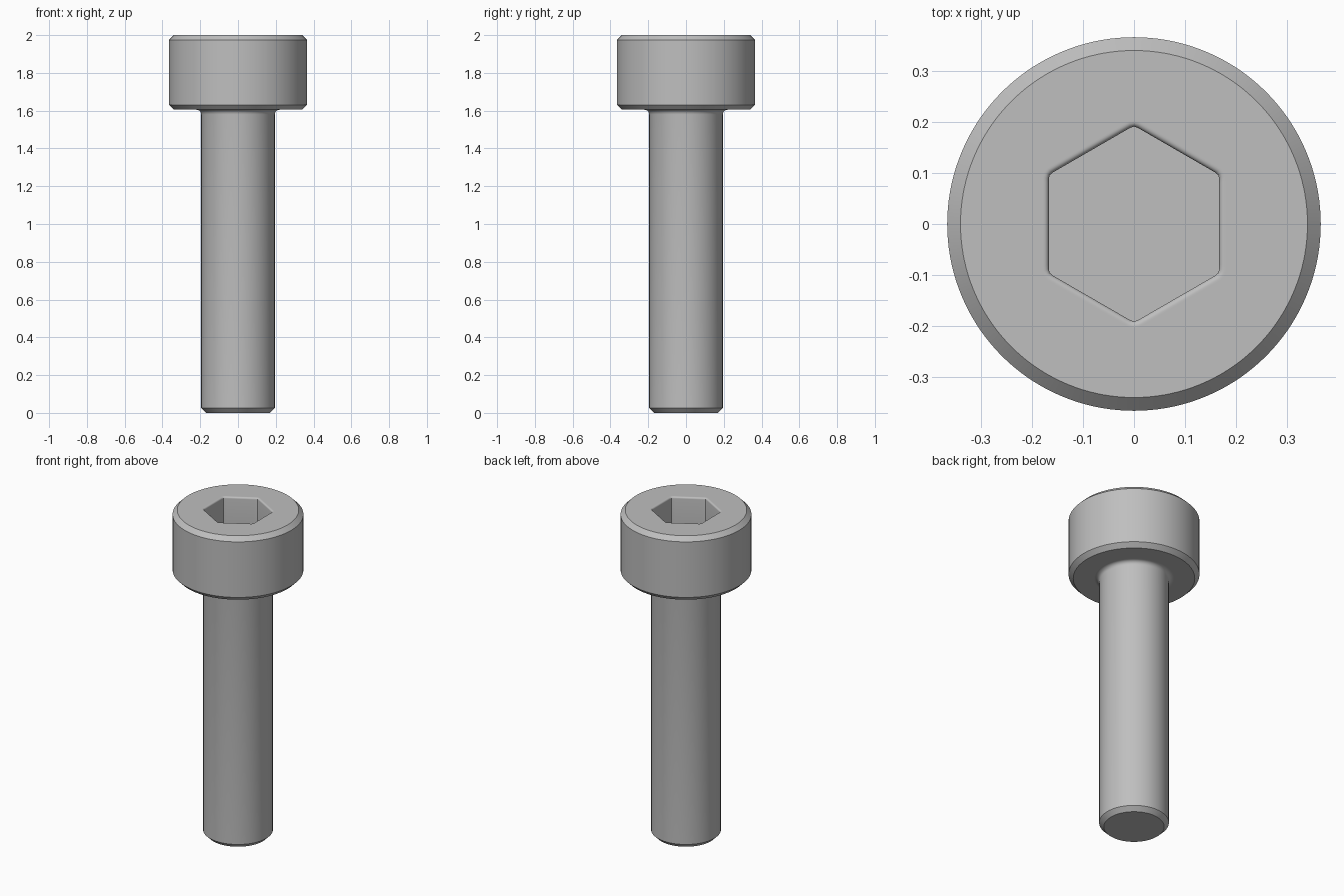
import bpy
import bmesh
from math import sin, cos, pi, radians

cube = bpy.data.objects.get("Cube")
if cube:
    bpy.data.objects.remove(cube, do_unlink=True)

SEGMENTS = 144
SHANK, HEAD, APOTHEM, CORNER = 0.195, 0.366, 0.167, 0.191
HEAD_BASE, TOP, SOCKET_DEPTH = 1.605, 2.0, 0.18
CHAMFER, FILLET, RIM = 0.026, 0.025, 0.01


def circle(radius):
    return lambda angle: radius


def hexagon(offset):
    """Hexagon with corners on the y axis, blunted corners, grown by offset."""
    def radius(angle):
        phi = (angle + pi / 6) % (pi / 3) - pi / 6
        return min((APOTHEM + offset) / cos(phi), CORNER + offset)
    return radius


# Shank from the chamfered tip up to the fillet below the head
rings = [(circle(SHANK - CHAMFER), 0), (circle(SHANK), CHAMFER)]
for i in range(6):
    a = radians(18 * i)
    rings.append((circle(SHANK + FILLET * (1 - cos(a))),
                  HEAD_BASE - FILLET * (1 - sin(a))))

# Head with a chamfer at both ends
rings += [(circle(SHANK + FILLET + 0.004), HEAD_BASE),
          (circle(HEAD - CHAMFER), HEAD_BASE),
          (circle(HEAD), HEAD_BASE + CHAMFER),
          (circle(HEAD), TOP - CHAMFER),
          (circle(HEAD - CHAMFER), TOP)]

# Rounded socket rim, walls and floor
rings.append((hexagon(RIM + 0.003), TOP))
for i in range(6):
    a = radians(18 * i)
    rings.append((hexagon(RIM * (1 - sin(a))), TOP - RIM * (1 - cos(a))))
rings.append((hexagon(0), TOP - SOCKET_DEPTH))

bm = bmesh.new()
loops = []
for radius, z in rings:
    angles = [2 * pi * k / SEGMENTS for k in range(SEGMENTS)]
    loops.append([bm.verts.new((radius(t) * cos(t), radius(t) * sin(t), z))
                  for t in angles])
for low, high in zip(loops, loops[1:]):
    for k in range(SEGMENTS):
        n = (k + 1) % SEGMENTS
        bm.faces.new((low[k], low[n], high[n], high[k]))
bm.faces.new(list(reversed(loops[0])))
bm.faces.new(loops[-1])

mesh = bpy.data.meshes.new("socket_head_bolt")
bm.to_mesh(mesh)
bm.free()
bolt = bpy.data.objects.new("socket_head_bolt", mesh)
bpy.context.collection.objects.link(bolt)

# Plain grey steel
steel = bpy.data.materials.new("grey_steel")
steel.use_nodes = True
colour = (0.52, 0.52, 0.52, 1)
steel.diffuse_color = colour
steel.node_tree.nodes["Principled BSDF"].inputs["Base Color"].default_value = colour
mesh.materials.append(steel)

bpy.ops.object.select_all(action="DESELECT")
bolt.select_set(True)
bpy.context.view_layer.objects.active = bolt
bpy.ops.object.shade_smooth_by_angle(angle=radians(32))
